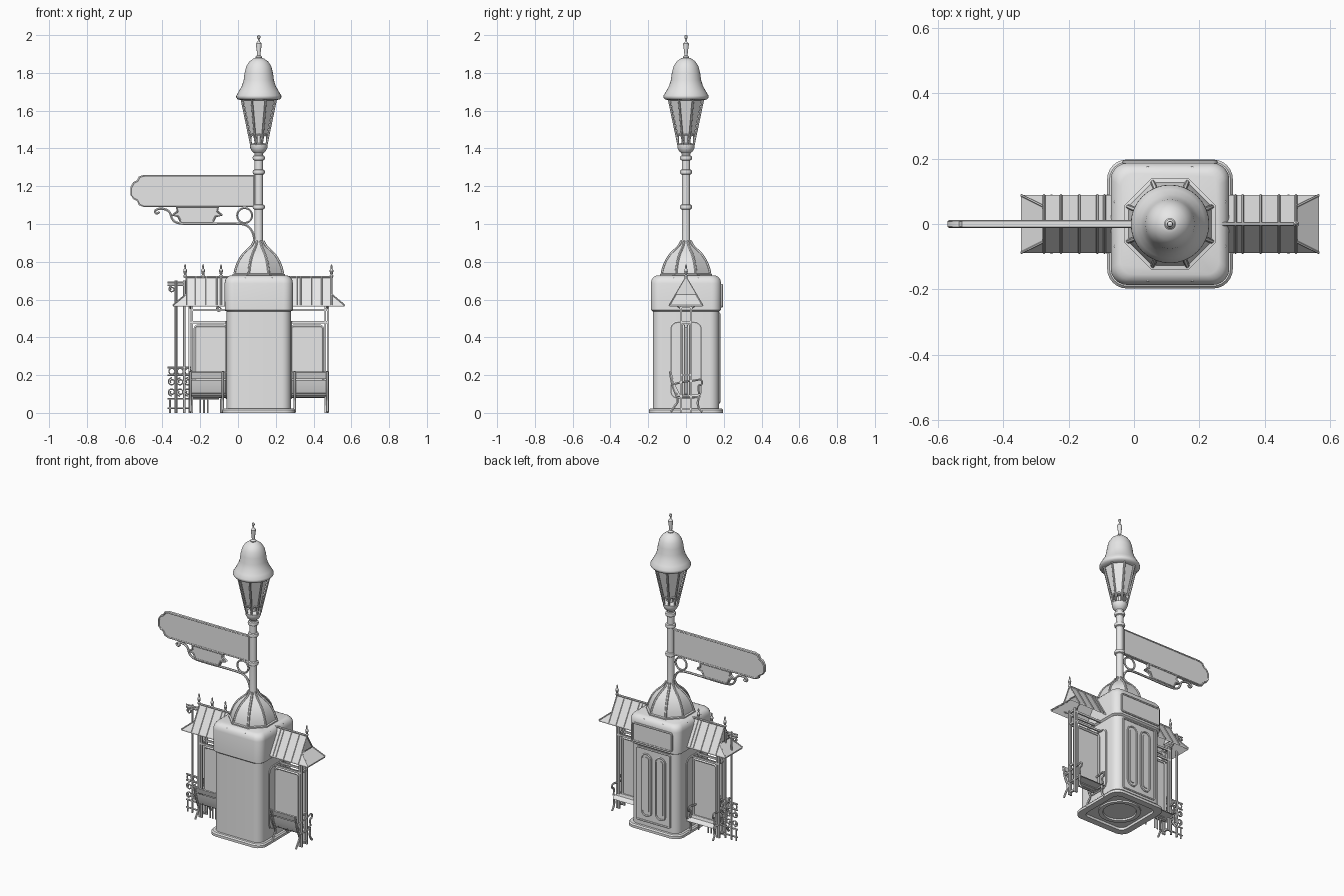
import bpy, bmesh, math
from mathutils import Vector

cube = bpy.data.objects.get("Cube")
if cube:
    bpy.data.objects.remove(cube, do_unlink=True)

paint = bpy.data.materials.new("pale_grey")
paint.use_nodes = True
paint.diffuse_color = (0.8, 0.8, 0.8, 1)
paint.node_tree.nodes["Principled BSDF"].inputs["Base Color"].default_value = (0.8, 0.8, 0.8, 1)

CX = 0.11  # centre line of the tower
PI = math.pi


def build(name, verts, faces, smooth=35):
    mesh = bpy.data.meshes.new(name)
    mesh.from_pydata([tuple(v) for v in verts], [], faces)
    bm = bmesh.new()
    bm.from_mesh(mesh)
    bmesh.ops.recalc_face_normals(bm, faces=bm.faces)
    bm.to_mesh(mesh)
    bm.free()
    return place(name, mesh, smooth)


def place(name, mesh, smooth):
    mesh.materials.clear()
    mesh.materials.append(paint)
    mesh.polygons.foreach_set("use_smooth", [True] * len(mesh.polygons))
    mesh.set_sharp_from_angle(angle=math.radians(smooth))
    obj = bpy.data.objects.new(name, mesh)
    bpy.context.collection.objects.link(obj)
    return obj


def loft(name, rings, caps=True, smooth=35, close=False):
    n = len(rings[0])
    verts = [p for ring in rings for p in ring]
    count = len(rings)
    faces = []
    for k in range(count if close else count - 1):
        a, b = k * n, (k + 1) % count * n
        faces += [(a + i, a + (i + 1) % n, b + (i + 1) % n, b + i) for i in range(n)]
    if caps and not close:
        faces += [tuple(range(n)), tuple(range(len(verts) - n, len(verts)))]
    return build(name, verts, faces, smooth)


def lathe(name, profile, seg=32, x=CX, y=0, turn=0, smooth=35):
    angles = [turn + 2 * PI * i / seg for i in range(seg)]
    return loft(name, [[(x + r * math.cos(a), y + r * math.sin(a), z) for a in angles]
                       for r, z in profile], smooth=smooth)


def rounded(hw, hh, r, steps=6):
    pts = []
    for q, (sx, sy) in enumerate([(1, 1), (-1, 1), (-1, -1), (1, -1)]):
        for i in range(steps + 1):
            a = PI / 2 * (q + i / steps)
            pts.append((sx * (hw - r) + r * math.cos(a), sy * (hh - r) + r * math.sin(a)))
    return pts


def tower_rings(levels):
    return [[(CX + x, y, z) for x, y in rounded(h, h + 0.005, r)] for h, r, z in levels]


def box(name, x, y, z):
    corners = [(a, b, c) for c in z for a, b in ((x[0], y[0]), (x[1], y[0]), (x[1], y[1]), (x[0], y[1]))]
    return loft(name, [corners[:4], corners[4:]])


def slab(name, outline, y0, y1):
    return loft(name, [[(x, y, z) for x, z in outline] for y in (y0, y1)])


def tube(name, pts, r=0.006, loop=False, soft=True):
    curve = bpy.data.curves.new(name, "CURVE")
    curve.dimensions = "3D"
    curve.bevel_depth, curve.bevel_resolution = r, 1
    curve.use_fill_caps = True
    curve.resolution_u = 5
    spline = curve.splines.new("NURBS" if soft else "POLY")
    spline.points.add(len(pts) - 1)
    for p, co in zip(spline.points, pts):
        p.co = (*co, 1)
    spline.use_cyclic_u = loop
    if soft:
        spline.order_u = 3
        spline.use_endpoint_u = not loop
    temp = bpy.data.objects.new(name, curve)
    mesh = bpy.data.meshes.new_from_object(temp)
    bpy.data.objects.remove(temp)
    return place(name, mesh, 50)


def circle(x, z, r, n=16, start=0, sweep=2 * PI, shrink=0):
    return [(x + r * (1 - shrink * i / n) * math.cos(start + sweep * i / n), 0,
             z + r * (1 - shrink * i / n) * math.sin(start + sweep * i / n)) for i in range(n)]


# Tower base, body and head
loft("base_plinth", tower_rings([(0.15, 0.04, 0), (0.192, 0.06, 0), (0.192, 0.06, 0.016),
                                 (0.185, 0.055, 0.024), (0.15, 0.04, 0.024)]), close=True)
lathe("underside_ring", [(0.125, 0.02), (0.125, 0.006), (0.1, 0.006), (0.095, 0.022)], 24)
loft("tower_body", tower_rings([(0.17, 0.05, 0.016), (0.17, 0.05, 0.56)]))
loft("tower_head", tower_rings([(0.168, 0.05, 0.535), (0.18, 0.05, 0.545), (0.181, 0.05, 0.685),
                                (0.177, 0.05, 0.705), (0.166, 0.045, 0.72), (0.15, 0.04, 0.728)]))
for s in (-1, 1):
    for t in (-1, 1):
        for dx, dy in ((0.068, 0.17), (0.165, 0.068)):
            lathe("head_stud", [(0.002, 0.69), (0.008, 0.697), (0.009, 0.706), (0.006, 0.716), (0.001, 0.718)],
                  10, CX + s * dx, t * dy)

# Rear door with slots, rear name board frame
def rear_frame(name, x, z, hw, hh, r, y, thick=0.006):
    tube(name, [(x + a, y, z + b) for a, b in rounded(hw, hh, r)], thick, True, False)

rear_frame("door_frame", CX, 0.29, 0.12, 0.235, 0.01, 0.176)
for s in (-1, 1):
    rear_frame("door_slot_rim", CX + s * 0.05, 0.29, 0.034, 0.2, 0.033, 0.176)
    slab("door_slot_panel", [(CX + s * 0.05 + a, 0.29 + b) for a, b in rounded(0.018, 0.18, 0.017)], 0.17, 0.18)
rear_frame("rear_board_rim", CX, 0.62, 0.14, 0.058, 0.01, 0.189)
slab("rear_board", [(CX + a, 0.62 + b) for a, b in rounded(0.14, 0.058, 0.01)], 0.18, 0.189)

# Ribbed dome
dome = [(0.15, 0.722), (0.15, 0.735), (0.138, 0.737), (0.132, 0.765), (0.115, 0.805), (0.09, 0.84),
        (0.06, 0.866), (0.038, 0.885), (0.026, 0.91)]
lathe("dome", dome, 8, turn=PI / 8, smooth=30)
for i in range(8):
    a = PI / 8 + i * PI / 4
    tube("dome_rib", [(CX + r * math.cos(a), r * math.sin(a), z) for r, z in dome[2:]], 0.007)

# Lamp post with collars
post = [(0.027, 0.87), (0.022, 0.92)]
for z in (1.09, 1.275, 1.35):
    post += [(0.022, z - 0.014), (0.03, z - 0.01), (0.033, z), (0.03, z + 0.01), (0.022, z + 0.014)]
post += [(0.024, 1.375), (0.036, 1.385), (0.046, 1.405), (0.046, 1.42), (0.03, 1.428), (0.012, 1.43)]
lathe("lamp_post", post, 20)

# Lantern
lathe("lantern_core", [(0.018, 1.42), (0.018, 1.465), (0.052, 1.466), (0.055, 1.474), (0.048, 1.476),
                       (0.092, 1.67)], 8, turn=PI / 8, smooth=20)
for i in range(8):
    a = PI / 8 + i * PI / 4
    def spoke(r, z, turn=0):
        return (CX + r * math.cos(a + turn), r * math.sin(a + turn), z)
    tube("lantern_bar", [spoke(0.044, 1.42), spoke(0.056, 1.475), spoke(0.101, 1.675)], 0.006, soft=False)
    tube("lantern_arch", [spoke(0.045, 1.425), spoke(0.05, 1.475, 0.1), spoke(0.05, 1.475, PI / 4 - 0.1),
                          spoke(0.045, 1.425, PI / 4)], 0.004)
lathe("lantern_hood", [(0.09, 1.655), (0.112, 1.66), (0.12, 1.67), (0.119, 1.68), (0.106, 1.702), (0.09, 1.73),
                       (0.08, 1.762), (0.075, 1.8), (0.066, 1.835), (0.05, 1.86), (0.028, 1.876), (0.015, 1.88)],
      smooth=60)
lathe("lantern_finial", [(0.016, 1.875), (0.018, 1.885), (0.009, 1.893), (0.01, 1.91), (0.015, 1.945), (0.015, 1.955),
                         (0.006, 1.965), (0.004, 1.978), (0.009, 1.986), (0.008, 1.996), (0.001, 2)], 14)

# Hanging sign: board with scalloped tip, raised rim and lower plaque
tip = [(-0.5, 1.26), (-0.525, 1.252), (-0.535, 1.232), (-0.555, 1.222), (-0.57, 1.195), (-0.57, 1.16),
       (-0.555, 1.132), (-0.535, 1.122), (-0.525, 1.1), (-0.5, 1.09)]
board = [(0.09, 1.26)] + tip + [(0.09, 1.09)]
plaque = [(-0.33, 1.095), (-0.325, 1.07), (-0.35, 1.05), (-0.32, 1.035), (-0.305, 1.003), (-0.13, 1.003),
          (-0.115, 1.035), (-0.08, 1.05), (-0.105, 1.07), (-0.1, 1.095)]
for name, shape in (("sign_board", board), ("sign_plaque", plaque)):
    slab(name, shape, -0.007, 0.007)
    mx = sum(p[0] for p in shape) / len(shape)
    for y in (-0.007, 0.007):
        tube(name + "_rim", [(x + (0.005 if x < mx else -0.005), y, z + (0.005 if z < (1.15 if shape is board else 1.05)
             else -0.005)) for x, z in shape], 0.005, True, False)

# Wrought iron sign bracket
tube("bracket_arm", [(0.088, 0, 0.9), (0.085, 0, 0.95), (0.05, 0, 0.995), (0, 0, 1.003), (-0.2, 0, 1.0),
                     (-0.31, 0, 1.0), (-0.35, 0, 1.02), (-0.36, 0, 1.07), (-0.41, 0, 1.085), (-0.445, 0, 1.07),
                     (-0.43, 0, 1.05), (-0.415, 0, 1.065)], 0.007)
tube("bracket_ring", circle(0.035, 1.045, 0.04), 0.006, True)


# Wings: roof, frame, poster and bench on each side of the tower
def wing(side, label):
    def at(d, y, z):
        return (CX + side * d, y, z)

    def span(a, b):
        return sorted((CX + side * a, CX + side * b))

    inner, gable, tail = 0.16, 0.388, 0.455
    for s in (-1, 1):
        plane = [at(inner, 0, 0.72), at(gable, 0, 0.72), at(gable, s * 0.055, 0.626),
                 at(tail, s * 0.088, 0.57), at(inner, s * 0.088, 0.57)]
        loft(label + "_roof_slope", [plane, [(x, y, z - 0.008) for x, y, z in plane]], smooth=20)
        for d in (0.2, 0.222, 0.277, 0.333, 0.385):
            tube(label + "_roof_rib", [at(d, 0, 0.72), at(d, s * 0.088, 0.57)], 0.004, soft=False)
        tube(label + "_hip_rib", [at(gable, s * 0.055, 0.626), at(tail, s * 0.088, 0.57)], 0.004, soft=False)
        for d in (0.352, 0.366):
            box(label + "_post", span(d - 0.005, d + 0.005), (s * 0.026 - 0.005, s * 0.026 + 0.005), (0, 0.57))
        for z in (0.48, 0.545):
            box(label + "_rail", span(inner, 0.366), (s * 0.026 - 0.005, s * 0.026 + 0.005), (z - 0.006, z + 0.006))
        tube(label + "_roof_strut", [at(0.362, s * 0.026, 0.55), at(0.362, s * 0.075, 0.585)], 0.004, soft=False)
    for z in (0.02, 0.2, 0.48, 0.56):
        box(label + "_cross_bar", span(0.353, 0.365), (-0.026, 0.026), (z - 0.006, z + 0.006))
    skirt = [at(gable, -0.055, 0.626), at(gable, 0.055, 0.626), at(tail, 0.088, 0.57), at(tail, -0.088, 0.57)]
    loft(label + "_roof_skirt", [skirt, [(x, y, z - 0.008) for x, y, z in skirt]])
    end = [at(gable - 0.01, -0.055, 0.626), at(gable - 0.01, 0.055, 0.626), at(gable - 0.01, 0, 0.718)]
    loft(label + "_gable", [end, [(x + side * 0.006, y, z) for x, y, z in end]])
    tube(label + "_ridge", [at(inner, 0, 0.72), at(gable, 0, 0.72)], 0.006, soft=False)

    # Poster in a rounded frame
    mid = CX + side * 0.255
    slab(label + "_poster", [(mid + a, 0.275 + b) for a, b in rounded(0.082, 0.18, 0.015)], -0.013, 0.013)
    for y in (-0.013, 0.013):
        tube(label + "_poster_frame", [(mid + a, y, 0.275 + b) for a, b in rounded(0.082, 0.185, 0.015)],
             0.009, True, False)
    # Rounded rim on the tower side
    tube(label + "_side_rim", [at(0.171, a, 0.28 + b) for a, b in rounded(0.08, 0.2, 0.035)], 0.006, True, False)

    # Bench: curved seat, top slat and scrolled end irons
    seat = [(-0.071, 0.175), (-0.062, 0.135), (-0.05, 0.105), (-0.03, 0.092), (0.06, 0.1), (0.075, 0.09)]
    outline = seat + [(y + 0.006, z - 0.01) for y, z in reversed(seat)]
    loft(label + "_bench_seat", [[at(d, y, z) for y, z in outline] for d in (0.16, 0.36)])
    loft(label + "_bench_slat", [[at(d, y, z) for y, z in ((-0.085, 0.215), (-0.078, 0.218), (-0.067, 0.182),
                                                          (-0.074, 0.18))] for d in (0.16, 0.36)])
    for d in (0.19, 0.362):
        tube(label + "_bench_back_iron", [at(d, y, z) for y, z in ((-0.085, 0.22), (-0.075, 0.15), (-0.05, 0.09),
             (-0.04, 0.06), (-0.065, 0.03), (-0.08, 0.005))], 0.007)
        tube(label + "_bench_front_iron", [at(d, y, z) for y, z in ((-0.05, 0.09), (0.03, 0.085), (0.07, 0.09),
             (0.06, 0.05), (0.07, 0.02), (0.085, 0.005))], 0.007)
        tube(label + "_bench_arm", [at(d, y, z) for y, z in ((-0.072, 0.15), (-0.02, 0.165), (0.04, 0.17),
             (0.085, 0.18), (0.085, 0.145), (0.06, 0.15), (0.07, 0.1))], 0.006)


wing(1, "left")
wing(-1, "right")

# Ridge finials
for x in (-0.28, -0.185, -0.09, 0.495):
    lathe("ridge_finial", [(0.007, 0.715), (0.01, 0.725), (0.006, 0.732), (0.01, 0.75), (0.009, 0.758),
                           (0.004, 0.765), (0.005, 0.778), (0.001, 0.787)], 10, x)

# Ornamental fence beyond the right wing
for x in (-0.328, -0.284):
    tube("fence_post", [(x, 0, 0), (x, 0, 0.7)], 0.007, soft=False)
for z, end in ((0.69, -0.28), (0.675, -0.28), (0.24, -0.25), (0.2, -0.25), (0.075, -0.1), (0.025, -0.25)):
    tube("fence_rail", [(-0.372, 0, z), (end, 0, z)], 0.005, soft=False)
for x in (-0.35, -0.306, -0.265):
    tube("fence_ring", circle(x, 0.22, 0.016), 0.004, True)
    for z, turn in ((0.165, 1), (0.11, -1)):
        tube("fence_scroll", circle(x, z, 0.022, 14, turn * PI / 2, turn * 3 * PI, 0.7), 0.004)
for x in (-0.36, -0.2, -0.18, -0.16, -0.09):
    tube("fence_picket", [(x, 0, 0), (x, 0, 0.075)], 0.005, soft=False)
tube("fence_top_scroll", circle(-0.35, 0.655, 0.018, 14, PI / 2, 3 * PI, 0.7), 0.004)
tube("roof_drop_scroll", circle(-0.1, 0.55, 0.016, 14, PI / 2, 3 * PI, 0.7), 0.004)
